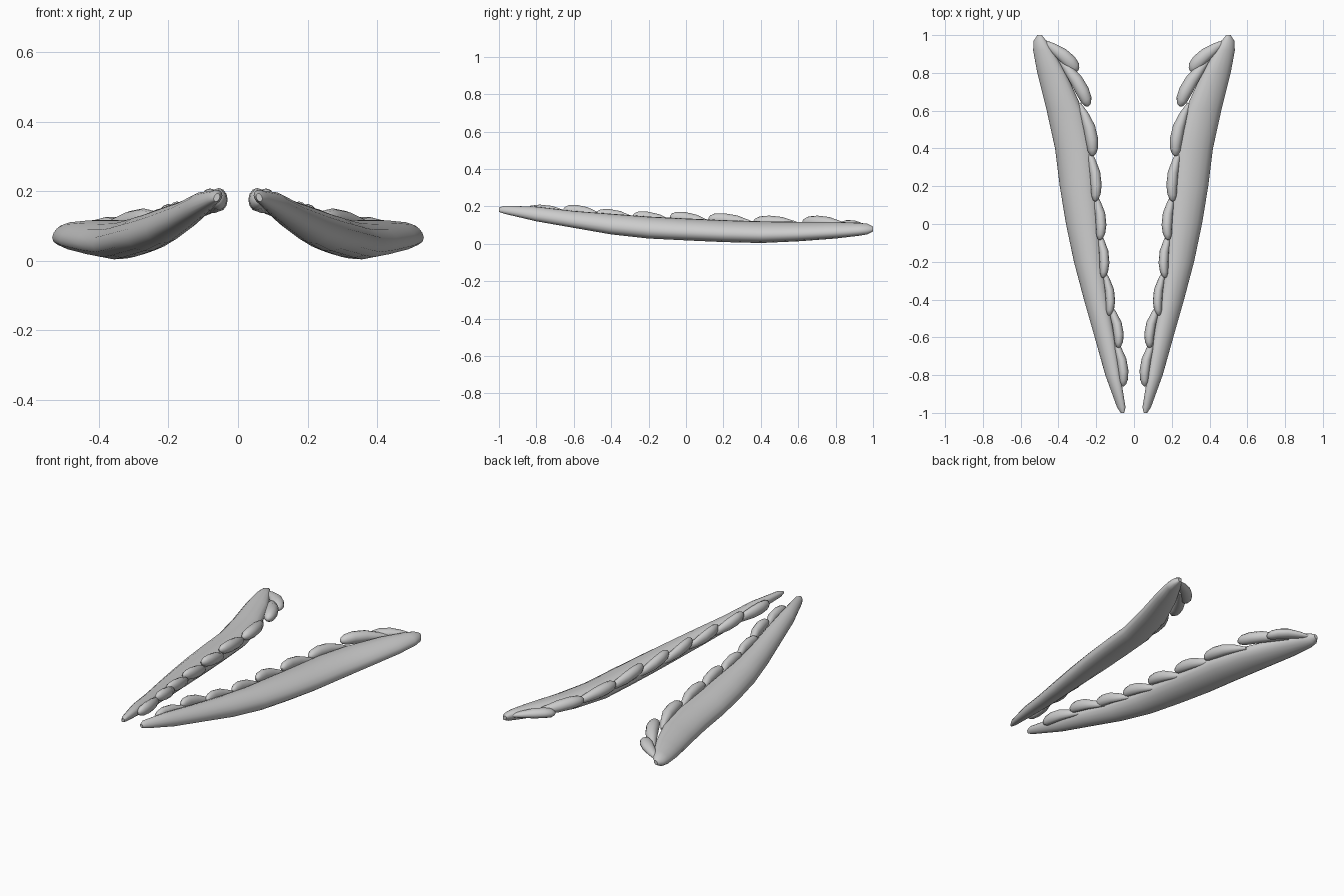
import bpy, bmesh, math
from mathutils import Vector

if "Cube" in bpy.data.objects:
    bpy.data.objects.remove(bpy.data.objects["Cube"], do_unlink=True)

grey = bpy.data.materials.new("light_grey")
grey.use_nodes = True
colour = (0.6, 0.6, 0.6, 1)
grey.diffuse_color = colour
grey.node_tree.nodes["Principled BSDF"].inputs["Base Color"].default_value = colour


def loft(name, rings):
    """Skin a list of closed rings, cap the ends and mirror the part across x."""
    bm = bmesh.new()
    rows = [[bm.verts.new(p) for p in ring] for ring in rings]
    count = len(rows[0])
    for a, b in zip(rows, rows[1:]):
        for i in range(count):
            j = (i + 1) % count
            bm.faces.new((a[i], a[j], b[j], b[i]))
    bm.faces.new(rows[0])
    bm.faces.new(rows[-1])
    bmesh.ops.recalc_face_normals(bm, faces=bm.faces)
    mesh = bpy.data.meshes.new(name)
    bm.to_mesh(mesh)
    bm.free()
    mesh.materials.append(grey)
    obj = bpy.data.objects.new(name, mesh)
    bpy.context.collection.objects.link(obj)
    obj.modifiers.new("pair", "MIRROR").use_mirror_merge = False
    bpy.ops.object.select_all(action="DESELECT")
    obj.select_set(True)
    bpy.context.view_layer.objects.active = obj
    bpy.ops.object.shade_smooth_by_angle(angle=math.radians(40))


def ring(centre, side, up, half_w, half_h, count=16):
    angles = [math.tau * i / count for i in range(count)]
    return [centre + side * half_w * math.cos(a) + up * half_h * math.sin(a)
            for a in angles]


# Wing body: y, inner x, outer x, bottom z, top z
sections = [
    (-1.0, .052, .070, .170, .193), (-.97, .045, .090, .160, .203),
    (-.8, .072, .152, .120, .198), (-.6, .100, .208, .085, .175),
    (-.4, .138, .265, .050, .160), (-.2, .165, .318, .028, .145),
    (0, .180, .360, .018, .135), (.2, .200, .393, .009, .126),
    (.4, .220, .418, .004, .120), (.6, .270, .462, .013, .117),
    (.8, .360, .512, .028, .117), (.92, .430, .534, .042, .112),
    (.97, .464, .531, .050, .107), (1.0, .488, .512, .066, .092)]
rings = []
for y, inner, outer, low, high in sections:
    half_w, half_h = (outer - inner) / 2, (high - low) / 2
    # Inner edge sits higher than the outer edge
    lean = .3 * half_h
    centre = Vector(((inner + outer) / 2, y, (low + high) / 2))
    side = Vector((1, 0, -lean / half_w))
    rings.append(ring(centre, side, Vector((0, 0, 1)), half_w, half_h * .96))
loft("wing_body", rings)

# Feathers along the inner edge: tip x, tip y, top z, root x, root y, half width
feathers = [
    (.045, -.86, .208, .110, -.60, .027), (.070, -.655, .214, .135, -.42, .027),
    (.120, -.485, .190, .165, -.24, .025), (.152, -.285, .180, .195, -.03, .026),
    (.168, -.085, .178, .215, .17, .028), (.192, .12, .168, .245, .40, .029),
    (.203, .36, .150, .290, .64, .033), (.225, .625, .150, .400, .88, .036),
    (.283, .81, .118, .485, .97, .036)]
# Distance from root to tip and the fullness there
outline = [(0, .25), (.2, .65), (.45, .95), (.7, 1), (.88, .85), (.97, .5), (1, .15)]
for n, (tx, ty, top, rx, ry, half_w) in enumerate(feathers, 1):
    thick = .034 if n < 9 else .027
    tip = Vector((tx + half_w * .4, ty, top - thick))
    root = Vector((rx, ry, .085 if ry > 0 else .085 - ry * .1))
    side = (tip - root).cross(Vector((0, 0, 1))).normalized()
    up = Vector((0, 0, 1))
    rings = []
    for t, full in outline:
        centre = root.lerp(tip, t) + up * .012 * math.sin(math.pi * t)
        # Each feather bows gently towards the middle
        centre.x -= .02 * math.sin(math.pi * t)
        rings.append(ring(centre, side, up, half_w * full, thick * full, 12))
    loft(f"feather_{n}", rings)
